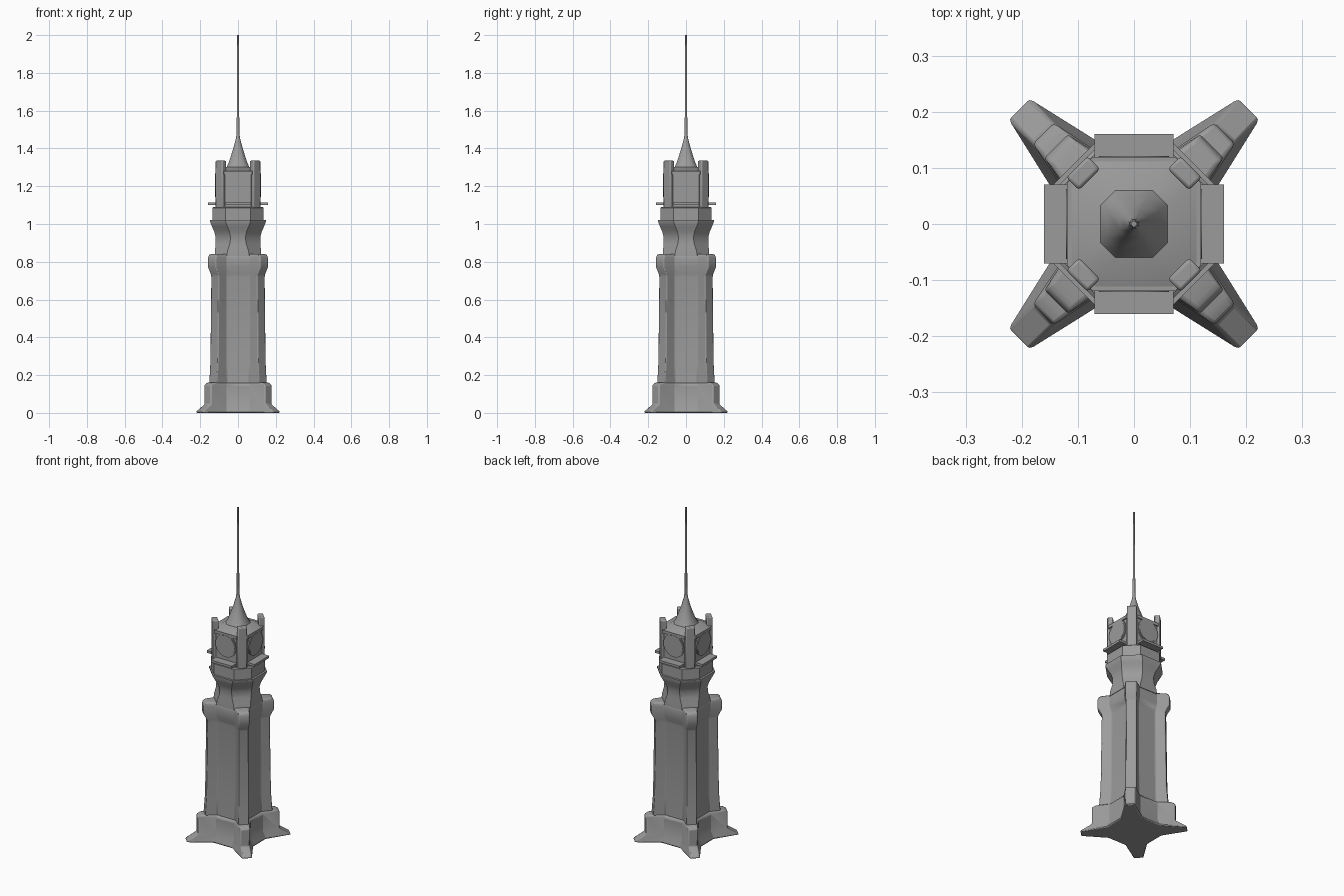
import bpy, bmesh, math
from mathutils import Matrix, Vector

cube = bpy.data.objects.get("Cube")
if cube:
    bpy.data.objects.remove(cube, do_unlink=True)

stone = bpy.data.materials.new("grey_stone")
stone.use_nodes = True
colour = (0.33, 0.33, 0.33, 1)
stone.diffuse_color = colour
stone.node_tree.nodes["Principled BSDF"].inputs["Base Color"].default_value = colour


def finish(name, bm, angle=30):
    """Turn a bmesh into a shaded object."""
    bmesh.ops.recalc_face_normals(bm, faces=bm.faces)
    mesh = bpy.data.meshes.new(name)
    bm.to_mesh(mesh)
    bm.free()
    mesh.materials.append(stone)
    obj = bpy.data.objects.new(name, mesh)
    bpy.context.collection.objects.link(obj)
    bpy.ops.object.select_all(action='DESELECT')
    obj.select_set(True)
    bpy.context.view_layer.objects.active = obj
    bpy.ops.object.shade_smooth_by_angle(angle=math.radians(angle))
    return obj


def four_fold(points):
    """Repeat one side of a cross-section around the tower."""
    ring = []
    for k in range(4):
        turn = Matrix.Rotation(k * math.pi / 2, 2)
        ring += [turn @ Vector(p) for p in points]
    return ring


def star(tip, nose, recess, flat=0.06):
    """Square with a recessed middle and chamfered diagonal fins."""
    return four_fold([(-flat, -recess), (flat, -recess), (nose, -tip), (tip, -nose)])


def octagon(apothem, flat):
    return four_fold([(-flat, -apothem), (flat, -apothem)])


def loft(name, sections, angle=30):
    """Skin a list of (height, ring) sections and cap both ends."""
    bm = bmesh.new()
    rings = [[bm.verts.new((p.x, p.y, z)) for p in ring] for z, ring in sections]
    count = len(rings[0])
    for low, high in zip(rings, rings[1:]):
        for i in range(count):
            j = (i + 1) % count
            bm.faces.new((low[i], low[j], high[j], high[i]))
    bm.faces.new(rings[0][::-1])
    bm.faces.new(rings[-1])
    return finish(name, bm, angle)


def soften(obj, width):
    mod = obj.modifiers.new("soft_edges", 'BEVEL')
    mod.width = width
    mod.segments = 2
    mod.limit_method = 'ANGLE'
    mod.angle_limit = math.radians(38)


def box(name, size, centre, turn):
    bm = bmesh.new()
    bmesh.ops.create_cube(bm, size=1)
    bmesh.ops.scale(bm, vec=size, verts=bm.verts)
    bmesh.ops.translate(bm, vec=centre, verts=bm.verts)
    bmesh.ops.rotate(bm, matrix=Matrix.Rotation(turn, 3, 'Z'), verts=bm.verts)
    return finish(name, bm)


# Splayed foot and plinth
soften(loft("plinth", [
    (0, star(0.225, 0.187, 0.145)),
    (0.008, star(0.222, 0.185, 0.144)),
    (0.045, star(0.18, 0.143, 0.125)),
    (0.148, star(0.18, 0.143, 0.125)),
    (0.16, star(0.165, 0.125, 0.115)),
]), 0.006)

# Finned shaft with a swollen head
soften(loft("shaft", [
    (0.155, star(0.154, 0.112, 0.113)),
    (0.27, star(0.148, 0.106, 0.11)),
    (0.72, star(0.143, 0.102, 0.107)),
    (0.735, star(0.146, 0.104, 0.11)),
    (0.77, star(0.16, 0.118, 0.122)),
    (0.82, star(0.16, 0.118, 0.122)),
    (0.834, star(0.156, 0.114, 0.119)),
    (0.842, star(0.145, 0.104, 0.112)),
]), 0.005)

# Waisted neck
loft("neck", [
    (0.83, octagon(0.123, 0.06)),
    (0.86, octagon(0.122, 0.055)),
    (0.895, octagon(0.118, 0.043)),
    (0.93, octagon(0.118, 0.039)),
    (0.96, octagon(0.126, 0.045)),
    (0.985, octagon(0.137, 0.056)),
    (1.012, octagon(0.148, 0.066)),
    (1.02, octagon(0.148, 0.066)),
])
loft("gallery_block", [
    (1.015, octagon(0.136, 0.067)),
    (1.085, octagon(0.136, 0.067)),
    (1.09, octagon(0.13, 0.064)),
])

# Clock stage and cornice
loft("clock_stage", [(1.085, octagon(0.112, 0.07)), (1.27, octagon(0.112, 0.07))])
loft("cornice", [(1.262, octagon(0.119, 0.074)), (1.28, octagon(0.119, 0.074))])

# Balconies, clock faces and corner posts
for k, side in enumerate(("front", "left", "back", "right")):
    turn = k * math.pi / 2
    box(side + "_balcony", (0.14, 0.055, 0.014), (0, -0.1325, 1.108), turn)
    for part, radius, depth in (("clock_rim", 0.069, 0.007), ("clock_face", 0.062, 0.009)):
        bm = bmesh.new()
        bmesh.ops.create_cone(bm, cap_ends=True, segments=32, radius1=radius,
                              radius2=radius, depth=depth)
        bmesh.ops.rotate(bm, matrix=Matrix.Rotation(math.pi / 2, 3, 'X'), verts=bm.verts)
        bmesh.ops.translate(bm, vec=(0, -0.112 - depth / 2, 1.205), verts=bm.verts)
        bmesh.ops.rotate(bm, matrix=Matrix.Rotation(turn, 3, 'Z'), verts=bm.verts)
        finish(side + "_" + part, bm)
    post = box(side + "_corner_post", (0.054, 0.032, 0.25), (0, -0.128, 1.21),
               turn + math.pi / 4)
    soften(post, 0.006)

# Roof, spire and mast
loft("roof", [(1.278, octagon(0.116, 0.072)), (1.302, octagon(0.062, 0.036))])
loft("spire", [
    (1.295, octagon(0.063, 0.036)),
    (1.325, octagon(0.049, 0.026)),
    (1.4, octagon(0.025, 0.011)),
    (1.45, octagon(0.012, 0.005)),
    (1.475, octagon(0.008, 0.0034)),
], 50)
loft("mast", [(1.46, octagon(0.007, 0.003)), (2, octagon(0.005, 0.002))], 50)
